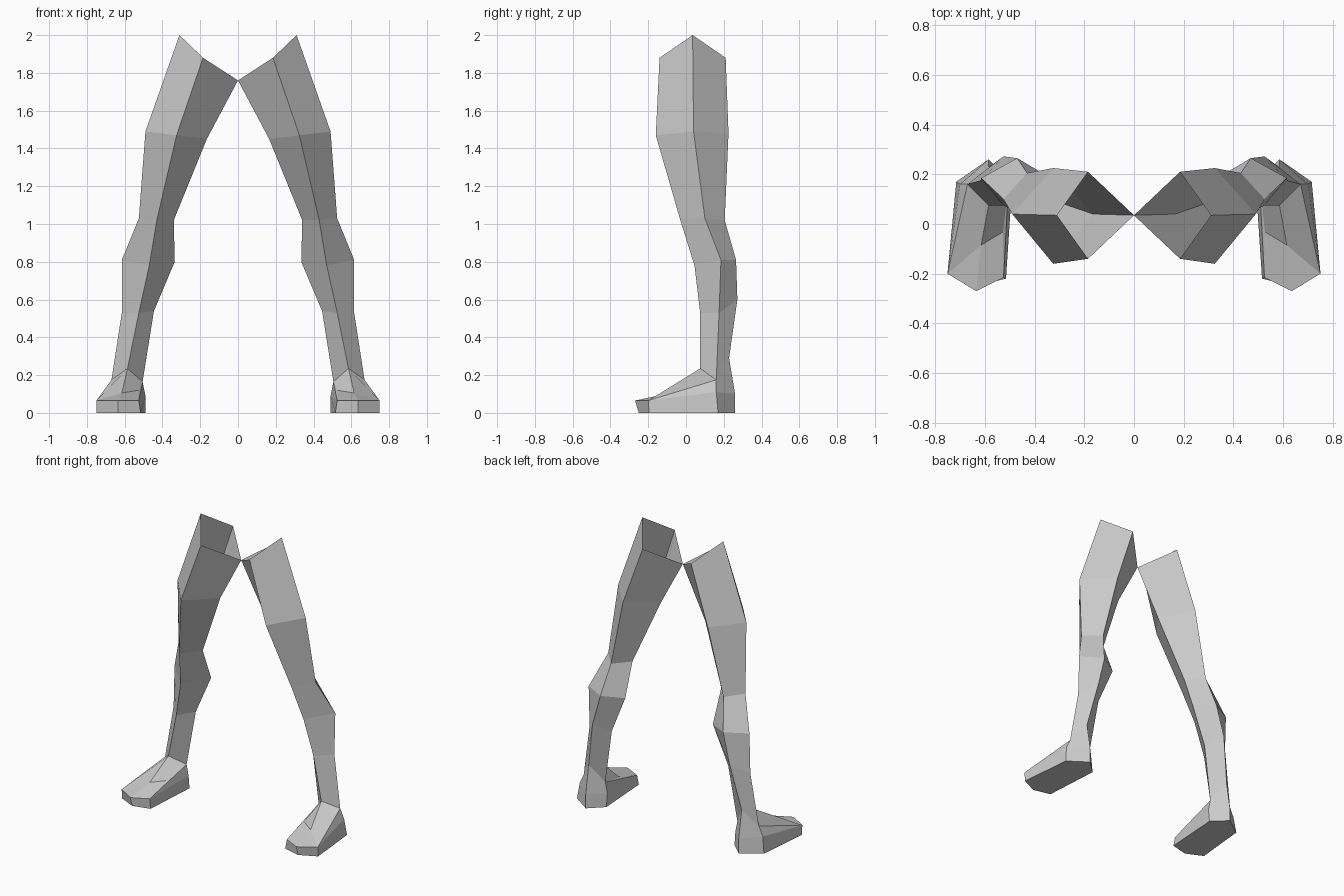
import bpy, bmesh

if "Cube" in bpy.data.objects:
    bpy.data.objects.remove(bpy.data.objects["Cube"])

# Leg rings from hip to ankle, each a four-sided diamond:
# x inner, middle, outer | y front, side, back | z inner, front, outer, back
RINGS = [
    (0.00, 0.185, 0.31, -0.14, 0.035, 0.21, 1.76, 1.88, 2.00, 1.88),
    (0.165, 0.325, 0.49, -0.16, 0.04, 0.225, 1.45, 1.47, 1.49, 1.48),
    (0.34, 0.43, 0.525, -0.03, 0.10, 0.205, 1.02, 1.02, 1.03, 1.02),
    (0.335, 0.47, 0.615, 0.045, 0.185, 0.265, 0.80, 0.78, 0.81, 0.81),
    (0.445, 0.525, 0.615, 0.075, 0.175, 0.272, 0.54, 0.53, 0.53, 0.60),
    (0.505, 0.585, 0.67, 0.075, 0.16, 0.228, 0.165, 0.235, 0.175, 0.29),
]


def diamond(row):
    xi, xm, xo, yf, ys, yb, zi, zf, zo, zb = row
    return [(xm, yf, zf), (xo, ys, zo), (xm, yb, zb), (xi, ys, zi)]


def mirrored_object(name, bm):
    mesh = bpy.data.meshes.new(name)
    bm.to_mesh(mesh)
    bm.free()
    obj = bpy.data.objects.new(name, mesh)
    bpy.context.collection.objects.link(obj)
    obj.modifiers.new("Mirror", "MIRROR").use_axis[0] = True
    return obj


# Legs: bridged rings, open at the hip
bm = bmesh.new()
rings = [[bm.verts.new(p) for p in diamond(r)] for r in RINGS]
for up, lo in zip(rings, rings[1:]):
    for i in range(4):
        j = (i + 1) % 4
        bm.faces.new((lo[i], lo[j], up[j], up[i]))
mirrored_object("legs", bm)

# Feet: start at the ankle ring, wedge down to the toes, flat sole
bm = bmesh.new()
front, outer, back, inner = [bm.verts.new(p) for p in diamond(RINGS[-1])]
# upper rim: outer heel, back heel, inner heel, inner toe, middle toe, outer toe
rim = [bm.verts.new(p) for p in (
    (0.70, 0.16, 0.11), (0.585, 0.26, 0.10), (0.49, 0.16, 0.09),
    (0.525, -0.215, 0.065), (0.635, -0.27, 0.065), (0.75, -0.2, 0.065))]
sole = [bm.verts.new(p) for p in (
    (0.715, 0.17, 0), (0.585, 0.26, 0), (0.49, 0.17, 0),
    (0.515, -0.22, 0), (0.635, -0.25, 0), (0.75, -0.195, 0))]
instep = bm.verts.new((0.615, -0.085, 0.105))
notch = bm.verts.new((0.527, -0.032, 0.12))
ho, hb, hi, ti, tm, to = rim
for i in range(6):
    j = (i + 1) % 6
    bm.faces.new((rim[i], rim[j], sole[j], sole[i]))
bm.faces.new(sole)
for f in ((outer, back, hb, ho), (back, inner, hi, hb),
          (outer, ho, to), (inner, ti, hi),
          (front, outer, to, instep), (instep, to, tm),
          (instep, tm, ti, notch), (notch, ti, inner),
          (front, instep, notch, inner)):
    bm.faces.new(f)
bmesh.ops.recalc_face_normals(bm, faces=bm.faces[:])
mirrored_object("feet", bm)
